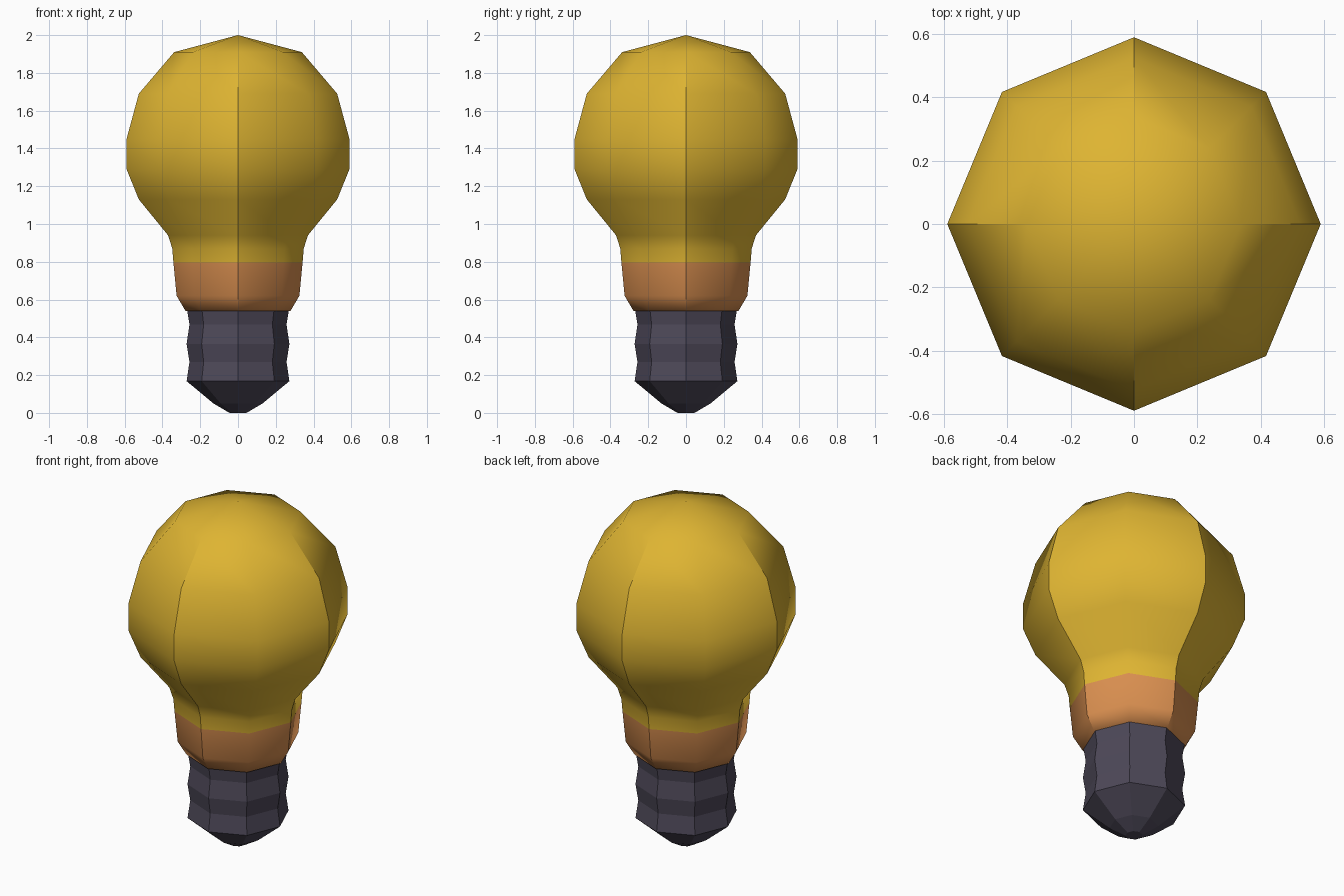
import bpy, bmesh, math

if "Cube" in bpy.data.objects:
    bpy.data.objects.remove(bpy.data.objects["Cube"])

SIDES = 8


def srgb(r, g, b):
    f = lambda c: c / 12.92 if c <= 0.04045 else ((c + 0.055) / 1.055) ** 2.4
    return (f(r / 255), f(g / 255), f(b / 255), 1.0)


def material(name, rgb):
    m = bpy.data.materials.new(name)
    m.diffuse_color = srgb(*rgb)
    m.use_nodes = True
    m.node_tree.nodes["Principled BSDF"].inputs["Base Color"].default_value = m.diffuse_color
    return m


def lathe(name, profile, mat, smooth=False):
    """Spin (radius, z) points, top to bottom, into an octagonal body."""
    bm = bmesh.new()
    rings = []
    for r, z in profile:
        if r == 0:
            rings.append([bm.verts.new((0, 0, z))] * SIDES)
        else:
            rings.append([bm.verts.new((r * math.cos(i * math.tau / SIDES),
                                        r * math.sin(i * math.tau / SIDES), z))
                          for i in range(SIDES)])
    for a, b in zip(rings, rings[1:]):
        for i in range(SIDES):
            j = (i + 1) % SIDES
            bm.faces.new(list(dict.fromkeys((a[i], b[i], b[j], a[j]))))
    bmesh.ops.recalc_face_normals(bm, faces=bm.faces)
    for f in bm.faces:
        f.smooth = smooth
    # four hard seams run down the body on the x and y axes
    for e in bm.edges:
        p, q = e.verts[0].co, e.verts[1].co
        on_axis = all(min(abs(v.x), abs(v.y)) < 1e-5 for v in (p, q))
        if on_axis and abs(p.z - q.z) > 1e-4 and max(p.z, q.z) < 1.95:
            e.smooth = False
    me = bpy.data.meshes.new(name)
    bm.to_mesh(me)
    bm.free()
    me.materials.append(mat)
    ob = bpy.data.objects.new(name, me)
    bpy.context.collection.objects.link(ob)
    return ob


yellow = material("yellow_glass", (222, 180, 50))
copper = material("copper", (216, 142, 79))
dark = material("dark_metal", (77, 72, 88))

# Glass bulb
lathe("glass_bulb", [(0, 2.0), (0.338, 1.91), (0.525, 1.69), (0.59, 1.45),
                     (0.59, 1.29), (0.525, 1.13), (0.37, 0.94), (0.348, 0.87),
                     (0.342, 0.797)], yellow, True)

# Copper collar, closed underneath
lathe("collar", [(0.342, 0.797), (0.325, 0.62), (0.278, 0.54), (0, 0.54)],
      copper, True)

# Ridged screw base with rounded contact tip
ridges = [(0.272 if i % 2 == 0 else 0.257, z)
          for i, z in enumerate((0.56, 0.468, 0.365, 0.27, 0.168))]
lathe("screw_base", [(0, 0.56)] + ridges +
      [(0.13, 0.05), (0.045, 0.0), (0, 0.0)], dark)
